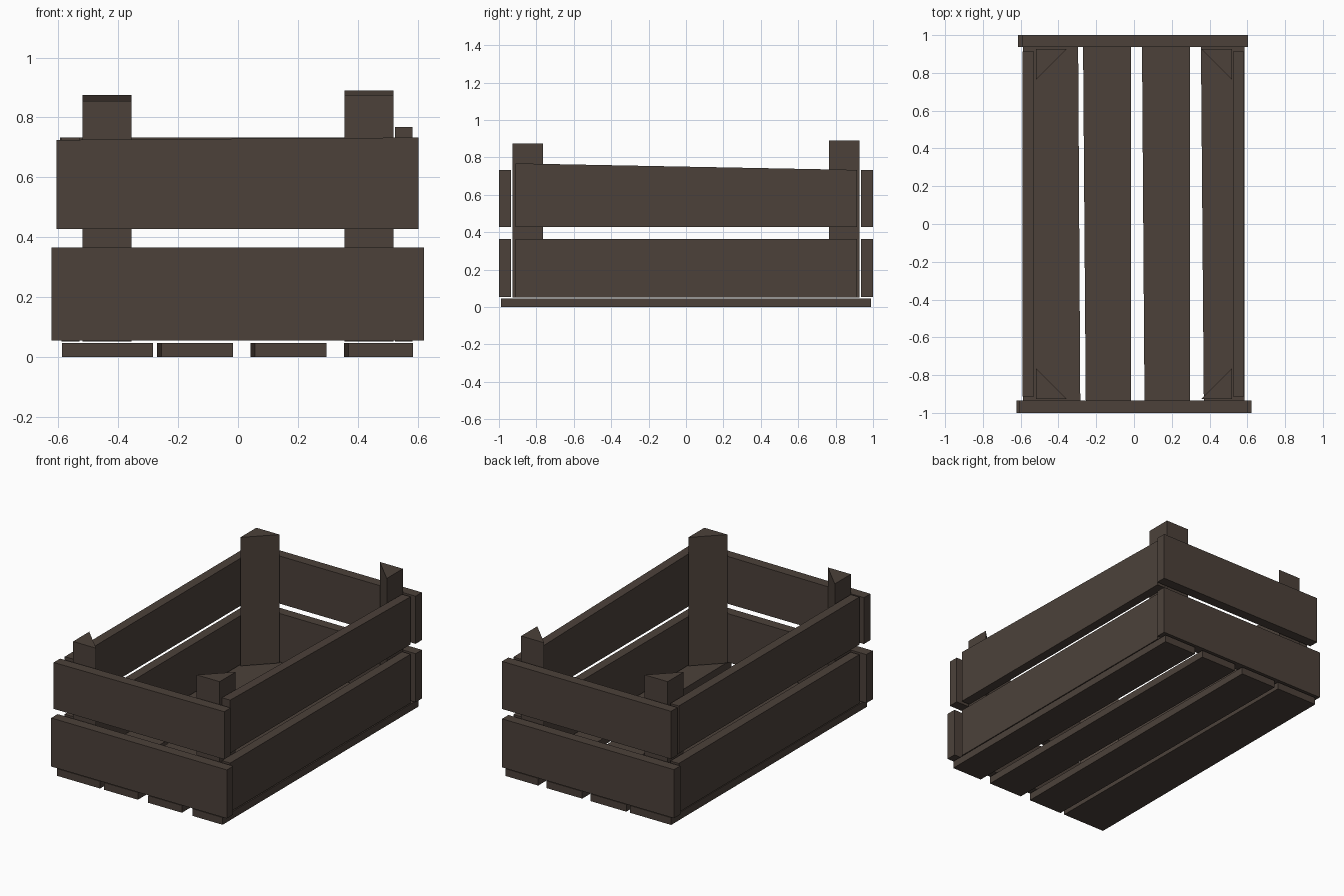
import bpy, bmesh

if "Cube" in bpy.data.objects:
    bpy.data.objects.remove(bpy.data.objects["Cube"])

wood = bpy.data.materials.new("dark brown wood")
wood.diffuse_color = (0.072, 0.053, 0.042, 1)
wood.use_nodes = True
wood.node_tree.nodes["Principled BSDF"].inputs["Base Color"].default_value = wood.diffuse_color


def prism(name, base, z0, tops):
    """Vertical prism over a counter-clockwise outline; one top height per corner."""
    bm = bmesh.new()
    low = [bm.verts.new((x, y, z0)) for x, y in base]
    high = [bm.verts.new((x, y, z)) for (x, y), z in zip(base, tops)]
    bm.faces.new(low)
    bm.faces.new(high)
    n = len(base)
    for i in range(n):
        j = (i + 1) % n
        bm.faces.new((low[i], low[j], high[j], high[i]))
    bmesh.ops.recalc_face_normals(bm, faces=bm.faces)
    me = bpy.data.meshes.new(name)
    bm.to_mesh(me)
    bm.free()
    me.materials.append(wood)
    ob = bpy.data.objects.new(name, me)
    bpy.context.collection.objects.link(ob)


def board(name, x0, x1, y0, y1, z0, tops):
    prism(name, [(x0, y0), (x1, y0), (x1, y1), (x0, y1)], z0, tops)


# Floor slats, slightly tapered: left/right at the front, left/right at the back
slats = [(-0.588, -0.284, -0.588, -0.296), (-0.255, -0.016, -0.27, -0.016),
         (0.056, 0.296, 0.042, 0.296), (0.37, 0.584, 0.354, 0.584)]
for i, (fl, fr, bl, br) in enumerate(slats):
    prism(f"floor_slat_{i + 1}", [(fl, -0.99), (fr, -0.99), (br, 0.99), (bl, 0.99)],
          0, [0.046] * 4)

# End boards
board("front_lower_board", -0.623, 0.621, -1, -0.935, 0.054, [0.365] * 4)
board("front_upper_board", -0.606, 0.603, -1, -0.935, 0.428, [0.725, 0.733, 0.733, 0.725])
board("back_lower_board", -0.615, 0.603, 0.936, 1, 0.054, [0.365] * 4)
board("back_upper_board", -0.594, 0.603, 0.936, 1, 0.428, [0.733] * 4)

# Side boards; the right upper one slopes down to the back
for side, x0, x1, front_top in (("left", -0.589, -0.529, 0.733), ("right", 0.524, 0.583, 0.768)):
    board(f"{side}_lower_board", x0, x1, -0.912, 0.914, 0.052, [0.365] * 4)
    board(f"{side}_upper_board", x0, x1, -0.912, 0.914, 0.428,
          [front_top, front_top, 0.733, 0.733])

# Triangular corner posts
for name, sx, sy, top in (("front_left", -1, -1, 0.855), ("front_right", 1, -1, 0.875),
                          ("back_left", -1, 1, 0.875), ("back_right", 1, 1, 0.89)):
    prism(f"{name}_post", [(0.519 * sx, 0.927 * sy), (0.356 * sx, 0.927 * sy),
                           (0.519 * sx, 0.764 * sy)], 0.052, [top] * 3)
